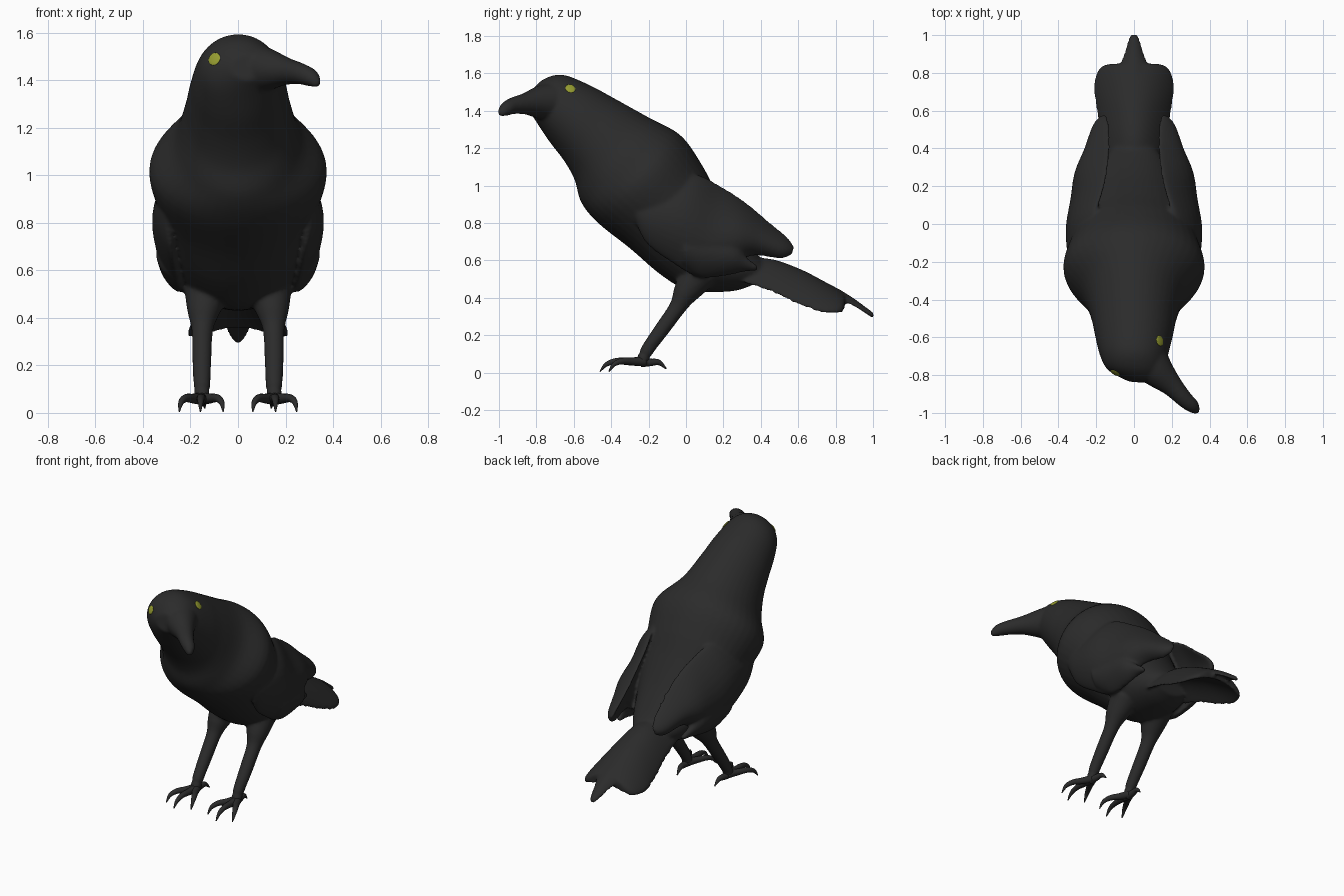
import bpy, bmesh, math
from mathutils import Vector

if "Cube" in bpy.data.objects:
    bpy.data.objects.remove(bpy.data.objects["Cube"])


def material(name, col):
    m = bpy.data.materials.new(name)
    m.diffuse_color = (*col, 1)
    m.use_nodes = True
    m.node_tree.nodes["Principled BSDF"].inputs["Base Color"].default_value = m.diffuse_color
    return m


BLACK = material("charcoal_feather", (0.024, 0.024, 0.024))
OLIVE = material("olive_eye", (0.30, 0.33, 0.03))


def spline(rows, steps):
    """Catmull-Rom interpolation through rows of numbers."""
    out = []
    n = len(rows)
    for i in range(n - 1):
        a, b, c, d = rows[max(i - 1, 0)], rows[i], rows[i + 1], rows[min(i + 2, n - 1)]
        for k in range(steps):
            t = k / steps
            out.append([0.5 * (2 * q + (r - p) * t + (2 * p - 5 * q + 4 * r - s) * t * t
                               + (3 * q - p - 3 * r + s) * t ** 3)
                        for p, q, r, s in zip(a, b, c, d)])
    out.append(list(rows[-1]))
    return out


def skin(name, rings):
    """Closed smooth surface through a list of rings."""
    bm = bmesh.new()
    vs = [[bm.verts.new(p) for p in r] for r in rings]
    n = len(vs[0])
    for a, b in zip(vs, vs[1:]):
        for i in range(n):
            bm.faces.new((a[i], a[(i + 1) % n], b[(i + 1) % n], b[i]))
    for r in (vs[0], vs[-1]):
        c = bm.verts.new(sum((v.co for v in r), Vector()) / n)
        for i in range(n):
            bm.faces.new((r[i], r[(i + 1) % n], c))
    bmesh.ops.recalc_face_normals(bm, faces=bm.faces)
    for f in bm.faces:
        f.smooth = True
    me = bpy.data.meshes.new(name)
    bm.to_mesh(me)
    bm.free()
    me.materials.append(BLACK)
    ob = bpy.data.objects.new(name, me)
    bpy.context.collection.objects.link(ob)
    return ob


def loft(name, rows, normal, n=32, steps=5, power=1.0):
    """Rows: edge point A, edge point B, half thickness, bow along normal."""
    nv = Vector(normal)
    rings = []
    for r in spline(rows, steps):
        a, b, w, bow = Vector(r[:3]), Vector(r[3:6]), r[6], r[7]
        ring = []
        for i in range(n):
            t = 2 * math.pi * i / n
            s = math.sin(t)
            thick = math.copysign(abs(s) ** power, s) * w
            ring.append((a + b) / 2 + (a - b) / 2 * math.cos(t) + nv * (thick + bow * s * s))
        rings.append(ring)
    return skin(name, rings)


def tube(name, rows, n=14, steps=4):
    """Rows: x, y, z, radius."""
    pts = spline(rows, steps)
    rings = []
    for i, p in enumerate(pts):
        d = Vector(pts[min(i + 1, len(pts) - 1)][:3]) - Vector(pts[max(i - 1, 0)][:3])
        u = d.cross(Vector((0.13, 0.1, 1)) if abs(d.normalized().z) < 0.9 else Vector((1, 0, 0))).normalized()
        v = d.cross(u).normalized()
        rings.append([Vector(p[:3]) + (u * math.cos(t) + v * math.sin(t)) * max(p[3], 0.002)
                      for t in (2 * math.pi * k / n for k in range(n))])
    return skin(name, rings)


# Body, neck and head: x, dorsal y z, ventral y z, half width
body_rows = [
    (0.04, -0.825, 1.51, -0.84, 1.40, 0.07), (0.01, -0.76, 1.57, -0.79, 1.325, 0.145),
    (0, -0.66, 1.593, -0.73, 1.235, 0.18), (0, -0.52, 1.54, -0.65, 1.13, 0.207),
    (0, -0.38, 1.465, -0.595, 1.03, 0.228), (0, -0.20, 1.365, -0.56, 0.91, 0.27),
    (0, -0.03, 1.27, -0.47, 0.80, 0.372), (0, 0.08, 1.12, -0.30, 0.665, 0.34),
    (0, 0.16, 0.97, -0.13, 0.52, 0.30), (0, 0.26, 0.80, 0.02, 0.44, 0.25),
    (0, 0.36, 0.66, 0.24, 0.435, 0.18), (0, 0.42, 0.59, 0.36, 0.47, 0.12)]
body = loft("body", [(x, dy, dz, x, vy, vz, w, 0) for x, dy, dz, vy, vz, w in body_rows], (1, 0, 0), n=40)
parts = [body]

# Eyes set on the head surface
for side, at in (("left", (-0.10, -0.79, 1.49)), ("right", (0.15, -0.615, 1.53))):
    ok, loc, nor, _ = body.closest_point_on_mesh(Vector(at))
    bpy.ops.mesh.primitive_uv_sphere_add(segments=20, ring_count=10, radius=0.028, location=loc)
    eye = bpy.context.object
    eye.name = side + "_eye"
    eye.scale = (1, 1, 0.22)
    eye.rotation_euler = nor.to_track_quat('Z', 'Y').to_euler()
    eye.data.materials.append(OLIVE)
    bpy.ops.object.shade_smooth()

# Beak turned to one side
parts.append(tube("beak", [(0.06, -0.70, 1.445, 0.115), (0.12, -0.775, 1.445, 0.092), (0.20, -0.855, 1.438, 0.059),
                           (0.265, -0.925, 1.427, 0.045), (0.31, -0.965, 1.408, 0.037),
                           (0.337, -0.997, 1.38, 0.016)], n=20))

# Tail fan (arched) and pointed middle feather: half width, y, edge z, bow
fan = [(0.15, 0.28, 0.50, 0.08), (0.17, 0.45, 0.44, 0.135), (0.197, 0.60, 0.37, 0.155), (0.212, 0.72, 0.33, 0.135),
       (0.197, 0.80, 0.325, 0.095), (0.165, 0.838, 0.335, 0.06), (0.12, 0.848, 0.355, 0.035)]
parts.append(loft("tail_fan", [(w, y, z, -w, y, z, 0.034, b) for w, y, z, b in fan], (0, 0, 1), n=48, power=0.6))
spike = [(0.08, 0.65, 0.48, 0.03), (0.085, 0.78, 0.42, 0.03), (0.07, 0.86, 0.375, 0.03),
         (0.048, 0.92, 0.345, 0.02), (0.034, 0.97, 0.318, 0.01), (0.015, 1.005, 0.303, 0)]
parts.append(loft("tail_middle_feather", [(w, y, z, -w, y, z, 0.017, b) for w, y, z, b in spike], (0, 0, 1)))

# Wings: upper edge, lower edge, half thickness, outward bow
wing = [(0.30, -0.25, 0.91, 0.30, -0.28, 0.84, 0.015, 0.01), (0.26, -0.12, 1.01, 0.28, -0.22, 0.70, 0.03, 0.05),
        (0.21, 0.05, 1.06, 0.26, -0.08, 0.59, 0.04, 0.085), (0.165, 0.19, 0.995, 0.235, 0.08, 0.51, 0.04, 0.095),
        (0.14, 0.32, 0.91, 0.225, 0.24, 0.575, 0.038, 0.09), (0.13, 0.44, 0.81, 0.20, 0.36, 0.625, 0.032, 0.065),
        (0.14, 0.54, 0.725, 0.18, 0.505, 0.61, 0.028, 0.03), (0.155, 0.58, 0.67, 0.165, 0.565, 0.63, 0.014, 0.005)]
feather = [(0.30, 0.0, 0.74, 0.28, -0.02, 0.58, 0.025, 0.03), (0.29, 0.14, 0.73, 0.245, 0.08, 0.51, 0.03, 0.035),
           (0.28, 0.26, 0.69, 0.24, 0.22, 0.52, 0.03, 0.028), (0.26, 0.32, 0.62, 0.235, 0.31, 0.54, 0.026, 0.01),
           (0.24, 0.385, 0.57, 0.235, 0.38, 0.545, 0.017, 0)]
# Toes: spread at tip, path rows of (fraction, y, z, radius)
toe = [(0, -0.22, 0.06, 0.027), (0.35, -0.30, 0.06, 0.021), (0.7, -0.37, 0.062, 0.017),
       (0.92, -0.425, 0.045, 0.012), (1, -0.46, 0.006, 0.003)]

for side, s in (("left", -1), ("right", 1)):
    for label, rows, pw in (("wing", wing, 0.8), ("wing_lower_feather", feather, 0.7)):
        parts.append(loft(f"{side}_{label}", [(s * r[0], r[1], r[2], s * r[3], *r[4:]) for r in rows],
                          (s, 0, 0), power=pw))
    # Leg from feathered thigh to ankle
    parts.append(tube(f"{side}_leg", [
        (s * 0.13, 0.07, 0.53, 0.10), (s * 0.145, 0.0, 0.43, 0.07), (s * 0.15, -0.045, 0.35, 0.046),
        (s * 0.152, -0.13, 0.23, 0.041), (s * 0.152, -0.205, 0.125, 0.036),
        (s * 0.152, -0.235, 0.06, 0.032), (s * 0.152, -0.24, 0.04, 0.02)], n=18))
    # Three front toes with claws, and one back toe
    for label, dx, k in (("inner", -0.09, 0.8), ("middle", 0.006, 1.0), ("outer", 0.095, 0.8)):
        tube(f"{side}_{label}_toe", [(s * (0.152 + dx * f), -0.22 + (y + 0.22) * k, z, r) for f, y, z, r in toe])
    tube(f"{side}_back_toe", [(s * 0.152, -0.24, 0.055, 0.026), (s * 0.15, -0.19, 0.055, 0.02),
                              (s * 0.145, -0.145, 0.055, 0.015), (s * 0.14, -0.105, 0.02, 0.003)])

# Fuse the plumage into one smooth skin
bpy.ops.object.select_all(action='DESELECT')
for p in parts:
    p.select_set(True)
bpy.context.view_layer.objects.active = body
bpy.ops.object.join()
body.name = "plumage"
fuse = body.modifiers.new("fuse", 'REMESH')
fuse.mode = 'VOXEL'
fuse.voxel_size = 0.009
fuse.use_smooth_shade = True
soften = body.modifiers.new("soften", 'SMOOTH')
soften.factor = 0.5
soften.iterations = 10
